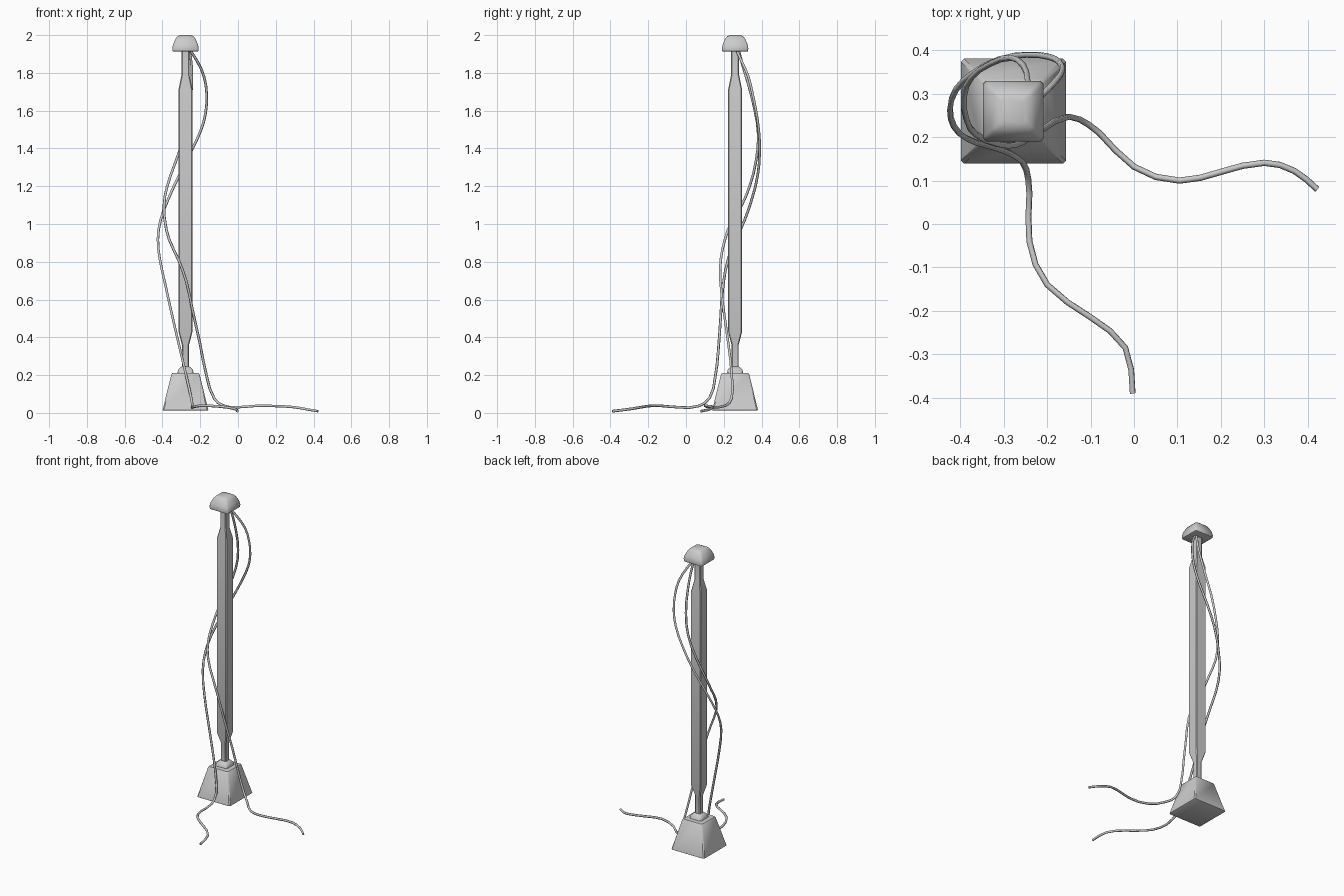
import bpy, bmesh, math

CX, CY = -0.278, 0.26   # post axis


def square_loft(name, rings, chamfer, angle=40):
    """Stack chamfered square sections given as (half width, z)."""
    bm = bmesh.new()
    loops = []
    for h, z in rings:
        k = h - min(chamfer, h * 0.3)
        pts = [(h, -k), (h, k), (k, h), (-k, h), (-h, k), (-h, -k), (-k, -h), (k, -h)]
        loops.append([bm.verts.new((CX + x, CY + y, z)) for x, y in pts])
    for a, b in zip(loops, loops[1:]):
        for i in range(8):
            j = (i + 1) % 8
            bm.faces.new((a[i], a[j], b[j], b[i]))
    bm.faces.new(loops[0][::-1])
    bm.faces.new(loops[-1])
    me = bpy.data.meshes.new(name)
    bm.to_mesh(me)
    bm.free()
    ob = bpy.data.objects.new(name, me)
    bpy.context.collection.objects.link(ob)
    bpy.ops.object.select_all(action='DESELECT')
    ob.select_set(True)
    bpy.context.view_layer.objects.active = ob
    bpy.ops.object.shade_smooth_by_angle(angle=math.radians(angle))
    return ob


def cable(name, pts, radius=0.0072):
    """Hanging cable through the given points."""
    cu = bpy.data.curves.new(name, 'CURVE')
    cu.dimensions = '3D'
    cu.resolution_u = 2
    cu.bevel_depth = radius
    cu.bevel_resolution = 1
    cu.use_fill_caps = True
    sp = cu.splines.new('BEZIER')
    sp.bezier_points.add(len(pts) - 1)
    for bp, p in zip(sp.bezier_points, pts):
        bp.co = p
        bp.handle_left_type = bp.handle_right_type = 'AUTO'
    ob = bpy.data.objects.new(name, cu)
    bpy.context.collection.objects.link(ob)
    return ob


# Tapered foot with a small collar on top
square_loft("base", [(0.117, 0.012), (0.121, 0.015), (0.119, 0.024), (0.075, 0.203),
                     (0.070, 0.21), (0.043, 0.212), (0.039, 0.228), (0.026, 0.243),
                     (0.019, 0.245)], 0.007)

# Post: thin necks at both ends of a thicker shaft
square_loft("post", [(0.019, 0.23), (0.019, 0.36), (0.037, 0.43), (0.037, 1.71),
                     (0.021, 1.79), (0.021, 1.92)], 0.005, 30)

# Domed square cap
square_loft("cap", [(0.062, 1.912), (0.068, 1.915), (0.070, 1.93), (0.065, 1.953),
                    (0.052, 1.982), (0.042, 1.994), (0.028, 2.0)], 0.008, 50)

# Cable that spirals round the post and runs forward
cable("front_cable", [
    (-0.25, 0.27, 1.915), (-0.215, 0.295, 1.86), (-0.18, 0.33, 1.78), (-0.166, 0.352, 1.69),
    (-0.171, 0.372, 1.59), (-0.195, 0.385, 1.5), (-0.245, 0.39, 1.39), (-0.31, 0.38, 1.26),
    (-0.37, 0.348, 1.13), (-0.41, 0.31, 1.02), (-0.424, 0.265, 0.92), (-0.415, 0.225, 0.82),
    (-0.385, 0.197, 0.68), (-0.345, 0.183, 0.5), (-0.303, 0.17, 0.32), (-0.27, 0.153, 0.18),
    (-0.248, 0.125, 0.08), (-0.241, 0.07, 0.037), (-0.241, -0.04, 0.03), (-0.2, -0.14, 0.038),
    (-0.1, -0.215, 0.034), (-0.02, -0.285, 0.022), (-0.003, -0.39, 0.009)])

# Cable that spirals round the post and runs to the right
cable("side_cable", [
    (-0.255, 0.28, 1.915), (-0.246, 0.3, 1.84), (-0.245, 0.33, 1.74), (-0.255, 0.365, 1.6),
    (-0.283, 0.383, 1.47), (-0.33, 0.37, 1.33), (-0.375, 0.337, 1.2), (-0.392, 0.295, 1.1),
    (-0.386, 0.24, 1.01), (-0.365, 0.207, 0.92), (-0.315, 0.184, 0.81), (-0.275, 0.182, 0.7),
    (-0.24, 0.2, 0.54), (-0.2, 0.225, 0.36), (-0.165, 0.243, 0.19), (-0.125, 0.241, 0.075),
    (-0.08, 0.21, 0.039), (0.0, 0.132, 0.03), (0.105, 0.1, 0.038), (0.2, 0.12, 0.036),
    (0.3, 0.141, 0.03), (0.37, 0.122, 0.018), (0.422, 0.08, 0.009)])
